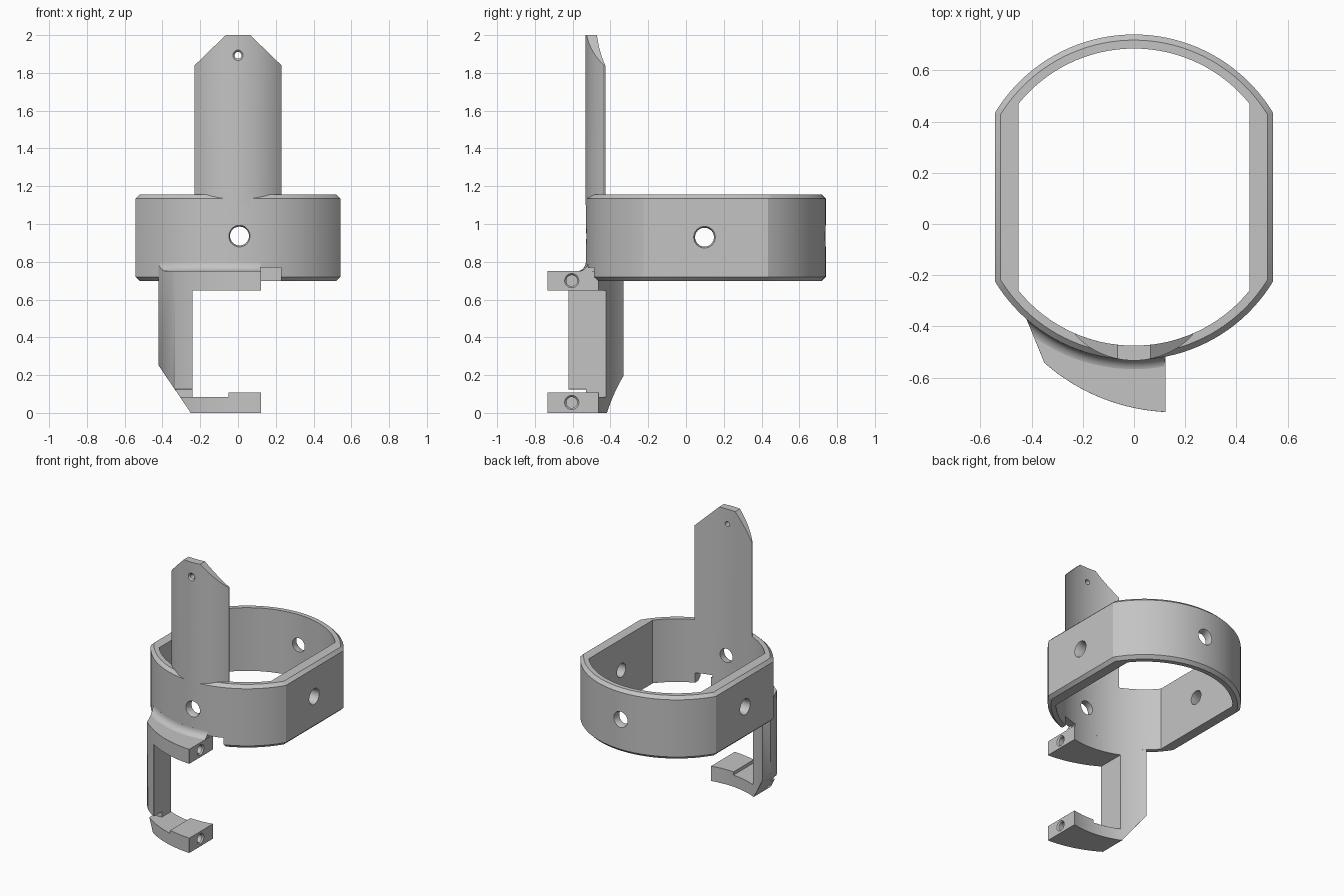
import bpy, bmesh, math
from mathutils import Vector

if "Cube" in bpy.data.objects:
    bpy.data.objects.remove(bpy.data.objects["Cube"])

grey = bpy.data.materials.new("plain_grey")
grey.use_nodes = True
grey.diffuse_color = (0.55, 0.55, 0.55, 1)
for node in grey.node_tree.nodes:
    if node.type == "BSDF_PRINCIPLED":
        node.inputs["Base Color"].default_value = grey.diffuse_color

CY = 0.105                    # centre of the band in y
R_OUT, R_IN = 0.635, 0.58     # band radii
FLAT_OUT, FLAT_IN = 0.543, 0.45
END = 0.123                   # free end of the clamp jaws
HOLE_Y, HOLE_Z = -0.605, (0.70, 0.055)


def loft(name, rings, loop=False):
    """Skin equal-length rings of points; cap the ends unless looped."""
    bm = bmesh.new()
    rows = [[bm.verts.new(p) for p in ring] for ring in rings]
    pairs = list(zip(rows, rows[1:]))
    if loop:
        pairs.append((rows[-1], rows[0]))
    else:
        bm.faces.new(rows[0])
        bm.faces.new(rows[-1])
    n = len(rows[0])
    for a, b in pairs:
        for i in range(n):
            j = (i + 1) % n
            bm.faces.new((a[i], a[j], b[j], b[i]))
    bmesh.ops.recalc_face_normals(bm, faces=bm.faces)
    mesh = bpy.data.meshes.new(name)
    bm.to_mesh(mesh)
    bm.free()
    obj = bpy.data.objects.new(name, mesh)
    bpy.context.collection.objects.link(obj)
    mesh.materials.append(grey)
    return obj


def prism(name, plan, z0, z1):
    return loft(name, [[(x, y, z) for x, y in plan] for z in (z0, z1)])


def punch(profile, y0, y1):
    """Cutter from a front-view (x, z) profile."""
    return loft("cutter", [[(x, y, z) for x, z in profile] for y in (y0, y1)])


def slab(x0, x1, z0, z1, y0, y1):
    return punch([(x0, z0), (x1, z0), (x1, z1), (x0, z1)], y0, y1)


def drill(centre, axis, profile):
    """Turned cutter: profile is (distance along axis, radius)."""
    axis = Vector(axis)
    up = Vector((0, 0, 1))
    side = axis.cross(up)
    turn = [2 * math.pi * k / 32 for k in range(32)]
    return loft("cutter", [[Vector(centre) + axis * t + side * (r * math.cos(a))
                            + up * (r * math.sin(a)) for a in turn]
                           for t, r in profile])


def clip(obj, point, normal):
    """Slice away everything on the normal side and close the cut."""
    bm = bmesh.new()
    bm.from_mesh(obj.data)
    bmesh.ops.bisect_plane(bm, geom=bm.verts[:] + bm.edges[:] + bm.faces[:],
                           plane_co=point, plane_no=normal, clear_outer=True)
    bmesh.ops.holes_fill(bm, edges=[e for e in bm.edges if e.is_boundary], sides=0)
    bmesh.ops.recalc_face_normals(bm, faces=bm.faces)
    bm.to_mesh(obj.data)
    bm.free()


def cut(obj, cutter):
    cutter.hide_render = True
    mod = obj.modifiers.new("cut", "BOOLEAN")
    mod.operation, mod.solver, mod.object = "DIFFERENCE", "EXACT", cutter


def apply_cuts(obj):
    cutters = [m.object for m in obj.modifiers]
    deps = bpy.context.evaluated_depsgraph_get()
    deps.update()
    mesh = bpy.data.meshes.new_from_object(obj.evaluated_get(deps))
    obj.modifiers.clear()
    obj.data = mesh
    for c in cutters:
        bpy.data.objects.remove(c)


def smooth(obj):
    bpy.ops.object.select_all(action="DESELECT")
    obj.select_set(True)
    bpy.context.view_layer.objects.active = obj
    bpy.ops.object.shade_smooth_by_angle(angle=math.radians(30))


def chamfer(obj, width):
    """Break the sharp outer edges, leaving the hole rims alone."""
    def at_hole(v):
        return any(math.hypot(v.co.y - HOLE_Y, v.co.z - z) < 0.045 for z in HOLE_Z)
    bm = bmesh.new()
    bm.from_mesh(obj.data)
    bmesh.ops.remove_doubles(bm, verts=bm.verts, dist=0.0005)
    sharp = [e for e in bm.edges if e.is_manifold and e.is_convex
             and e.calc_face_angle(0) > math.radians(40)
             and not all(at_hole(v) for v in e.verts)]
    bmesh.ops.bevel(bm, geom=sharp, offset=width, offset_type="OFFSET", segments=1,
                    profile=0.5, affect="EDGES", clamp_overlap=True)
    bm.to_mesh(obj.data)
    bm.free()


def arc(cx, cy, r, x0, x1, n=24, sign=-1):
    """Points on a circle from x0 to x1, on its front (-1) or back (+1)."""
    a0, a1 = math.asin((x0 - cx) / r), math.asin((x1 - cx) / r)
    angles = [a0 + (a1 - a0) * i / n for i in range(n + 1)]
    return [(cx + r * math.sin(a), cy + sign * r * math.cos(a)) for a in angles]


def band_ring(r, half, z):
    plan = arc(0, CY, r, -half, half, 40) + arc(0, CY, r, half, -half, 40, 1)
    return [(x, y, z) for x, y in plan]


# Band: round front and back, flat sides, chamfered outer rims
c = 0.022
LOW, HIGH = 0.698, 1.156
band = loft("band", [band_ring(R_OUT - c, FLAT_OUT - c, LOW),
                     band_ring(R_OUT, FLAT_OUT, LOW + c),
                     band_ring(R_OUT, FLAT_OUT, HIGH - c),
                     band_ring(R_OUT - c, FLAT_OUT - c, HIGH),
                     band_ring(R_IN, FLAT_IN, HIGH),
                     band_ring(R_IN, FLAT_IN, LOW)], loop=True)
for centre, axis, reach in (((0.008, CY, 0.936), (0, 1, 0), R_OUT),
                            ((0, 0.098, 0.93), (1, 0, 0), FLAT_OUT)):
    cut(band, drill(centre, axis,
                    [(-reach - 0.025, 0.07), (-reach + 0.015, 0.05),
                     (reach - 0.015, 0.05), (reach + 0.025, 0.07)]))
cut(band, slab(END - 0.01, 0.227, 0.6, 0.769, -0.7, -0.3))
apply_cuts(band)
smooth(band)

# Tongue: curved upright plate, thin at the sides, with clipped corners
W = 0.23
tongue = prism("tongue", arc(0, -0.217, 0.316, -W, W) + arc(0, CY, R_IN, W, -W),
               1.10, 2.0)
for s in (-1, 1):
    clip(tongue, (s * W, 0, 1.84), (s * 0.16, 0, 0.165))
cut(tongue, drill((0, -0.533, 1.893), (0, 1, 0),
                  [(-0.02, 0.048), (0.01, 0.018), (0.1, 0.018)]))
apply_cuts(tongue)
smooth(tongue)

# Clamp: C-shaped bracket with two jaws hanging from the band
k = R_IN / R_OUT
corner = (-0.42, CY - math.sqrt(R_OUT ** 2 - 0.42 ** 2))
plan = (arc(0.16, 0.035, 0.77, -0.35, END)
        + arc(0, CY, R_IN, END, corner[0] * k, 23) + [corner])
clamp = prism("clamp", plan, 0, 0.752)
# Window with the relief in the lower jaw, then the slanted foot
cut(clamp, punch([(-0.24, 0.647), (-0.24, 0.085), (-0.05, 0.085),
                  (-0.05, 0.108), (0.5, 0.108), (0.5, 0.647)], -1, 0))
cut(clamp, punch([(-0.5, 0.368), (-0.216, -0.05), (-0.6, -0.05), (-0.6, 0.368)],
                 -1, 0))
# Slot at the foot of the upright, and blind holes in the jaw ends
cut(clamp, slab(-0.6, -0.2, 0.085, 0.125, -1, -0.53))
for z in HOLE_Z:
    cut(clamp, drill((END, HOLE_Y, z), (-1, 0, 0),
                     [(-0.02, 0.055), (0.01, 0.029), (0.2, 0.029)]))
apply_cuts(clamp)
chamfer(clamp, 0.01)
smooth(clamp)

# Fillet: concave blend between the upper jaw and the band
r = 0.05
section = [(R_OUT - 0.02, 0.735), (R_OUT + r, 0.735)]
for i in range(9):
    a = math.pi / 2 * i / 8
    section.append((R_OUT + r - r * math.sin(a), 0.75 + r - r * math.cos(a)))
section.append((R_OUT - 0.02, 0.75 + r))
sweep = [math.radians(-142 + 70 * i / 40) for i in range(41)]
fillet = loft("fillet", [[(q * math.cos(a), CY + q * math.sin(a), z)
                          for q, z in section] for a in sweep])
clip(fillet, (corner[0], corner[1], 0), (-0.17, -0.07, 0))
clip(fillet, (END - 0.003, 0, 0), (1, 0, 0))
smooth(fillet)
